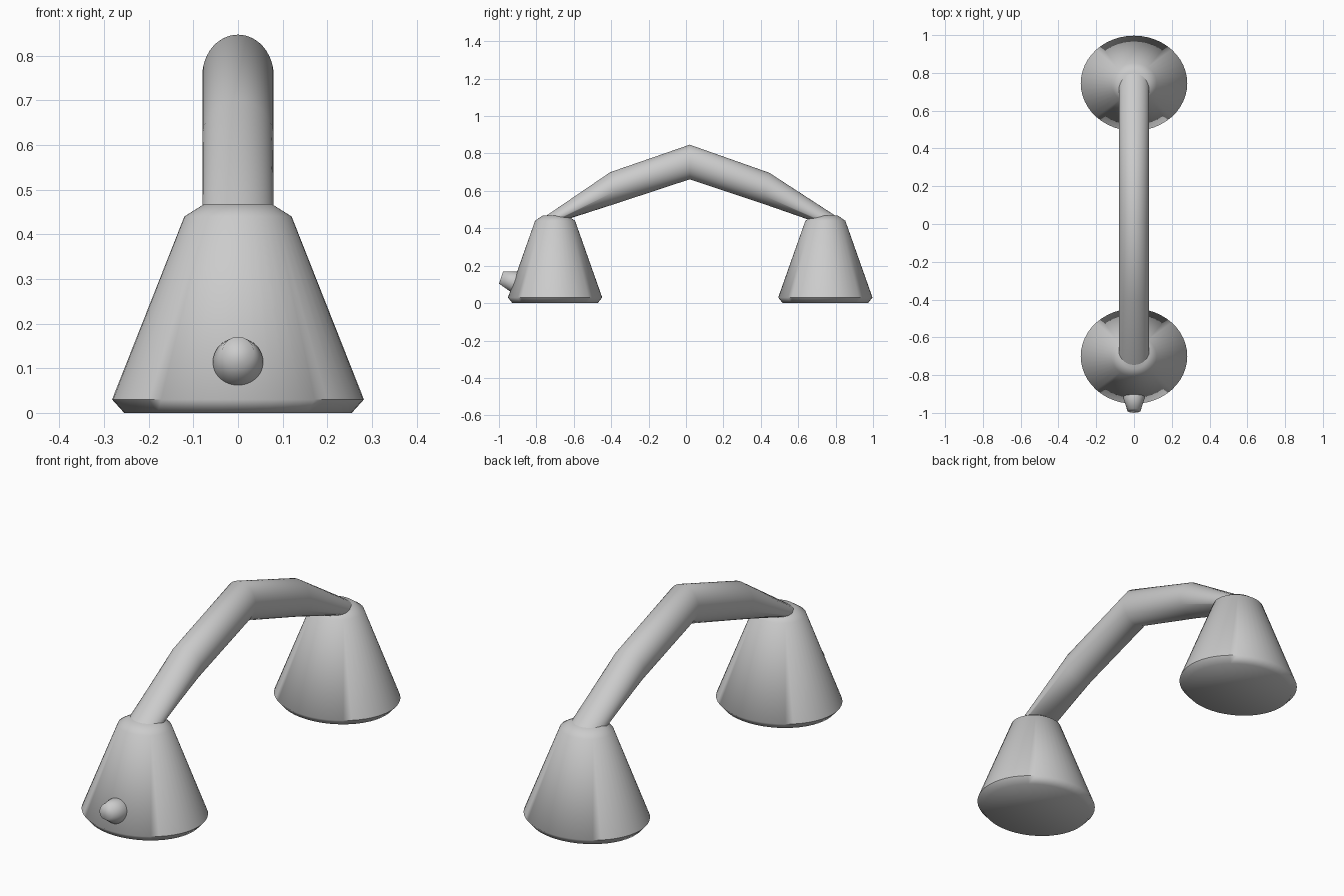
import bpy, bmesh
from math import sin, cos, pi, radians
from mathutils import Vector

if "Cube" in bpy.data.objects:
    bpy.data.objects.remove(bpy.data.objects["Cube"])

SIDES = 48


def loft(name, rings, angle=35):
    """Skin a list of rings (equal point counts), cap both ends, smooth-shade."""
    bm = bmesh.new()
    loops = [[bm.verts.new(p) for p in ring] for ring in rings]
    n = len(loops[0])
    for a, b in zip(loops, loops[1:]):
        for i in range(n):
            j = (i + 1) % n
            bm.faces.new((a[i], a[j], b[j], b[i]))
    bm.faces.new(loops[0][::-1])
    bm.faces.new(loops[-1])
    bmesh.ops.recalc_face_normals(bm, faces=bm.faces)
    me = bpy.data.meshes.new(name)
    bm.to_mesh(me)
    bm.free()
    ob = bpy.data.objects.new(name, me)
    bpy.context.collection.objects.link(ob)
    bpy.ops.object.select_all(action='DESELECT')
    ob.select_set(True)
    bpy.context.view_layer.objects.active = ob
    bpy.ops.object.shade_smooth_by_angle(angle=radians(angle))
    return ob


def ellipse(center, u, v):
    return [Vector(center) + Vector(u) * cos(2 * pi * i / SIDES)
            + Vector(v) * sin(2 * pi * i / SIDES) for i in range(SIDES)]


# Conical feet: (z, x radius, y radius)
FOOT = [(0, 0.255, 0.228), (0.03, 0.282, 0.252), (0.44, 0.12, 0.107), (0.468, 0.075, 0.067)]
for name, y in (("front_foot", -0.70), ("back_foot", 0.745)):
    loft(name, [ellipse((0, y, z), (rx, 0, 0), (0, ry, 0)) for z, rx, ry in FOOT], 60)

# Arched handle: upper and lower (y, z) edge of each mitred section
ARCH = [((-0.765, 0.455), (-0.63, 0.45)), ((-0.405, 0.70), (-0.375, 0.532)),
        ((0.02, 0.847), (0.02, 0.662)), ((0.445, 0.697), (0.41, 0.532)),
        ((0.81, 0.46), (0.645, 0.45))]
rings = []
for top, bottom in ARCH:
    t, b = Vector((0, *top)), Vector((0, *bottom))
    rings.append(ellipse((t + b) / 2, (0.08, 0, 0), (t - b) / 2))
loft("handle", rings, 60)

# Tapered knob, square to the slope of the front foot
axis = Vector((0, -0.949, 0.316))
up = Vector((0, 0.316, 0.949))
base = Vector((0, -0.922, 0.115))
loft("knob", [ellipse(base + axis * d, (r, 0, 0), up * r)
              for d, r in ((-0.03, 0.056), (0, 0.056), (0.07, 0.035))], 80)
